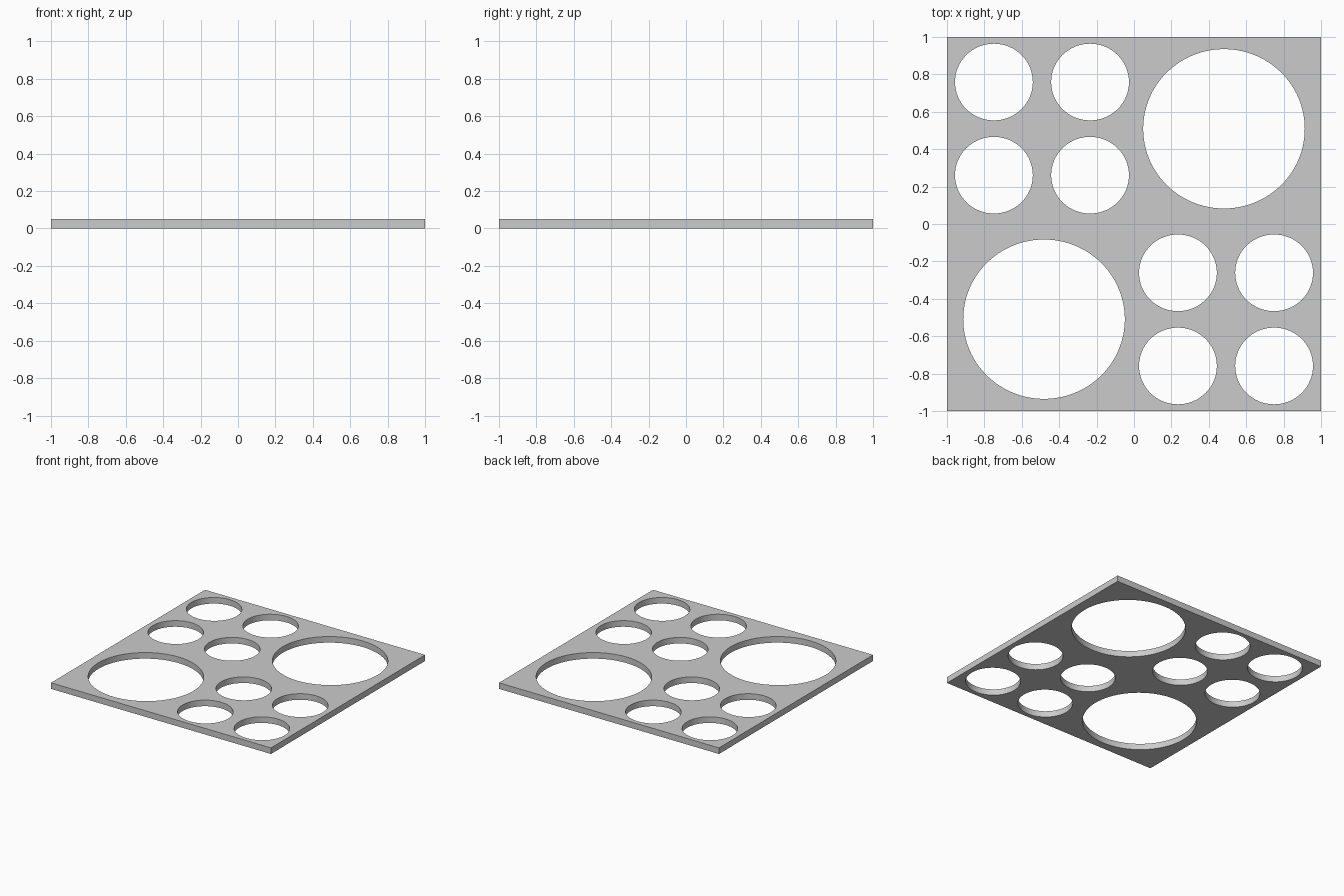
import bpy, bmesh, math
from mathutils import Matrix

if "Cube" in bpy.data.objects:
    bpy.data.objects.remove(bpy.data.objects["Cube"])

THICK = 0.05


def make_object(name, bm):
    mesh = bpy.data.meshes.new(name)
    bm.to_mesh(mesh)
    bm.free()
    obj = bpy.data.objects.new(name, mesh)
    bpy.context.collection.objects.link(obj)
    return obj


def add_hole(bm, x, y, rx, ry, sides):
    matrix = Matrix.Translation((x, y, THICK / 2)) @ Matrix.Diagonal((rx, ry, 1, 1))
    bmesh.ops.create_cone(bm, cap_ends=True, segments=sides, radius1=1,
                          radius2=1, depth=THICK * 4, matrix=matrix)


# square plate
bm = bmesh.new()
bmesh.ops.create_cube(bm, size=1, matrix=Matrix.Translation((0, 0, THICK / 2))
                      @ Matrix.Diagonal((2, 2, THICK, 1)))
plate = make_object("perforated_plate", bm)

# slightly oval holes, repeated by a half turn
bm = bmesh.new()
for s in (1, -1):
    add_hole(bm, s * 0.481, s * 0.509, 0.432, 0.426, 96)
    for x in (-0.749, -0.235):
        for y in (0.759, 0.261):
            add_hole(bm, s * x, s * y, 0.208, 0.205, 64)
cutter = make_object("hole_cutter", bm)
cutter.hide_render = True

# cut the holes and keep only the plate
mod = plate.modifiers.new("holes", 'BOOLEAN')
mod.operation = 'DIFFERENCE'
mod.solver = 'EXACT'
mod.object = cutter
bpy.context.view_layer.objects.active = plate
plate.select_set(True)
bpy.ops.object.modifier_apply(modifier=mod.name)
bpy.data.objects.remove(cutter, do_unlink=True)
bpy.ops.object.shade_smooth_by_angle(angle=math.radians(30))
